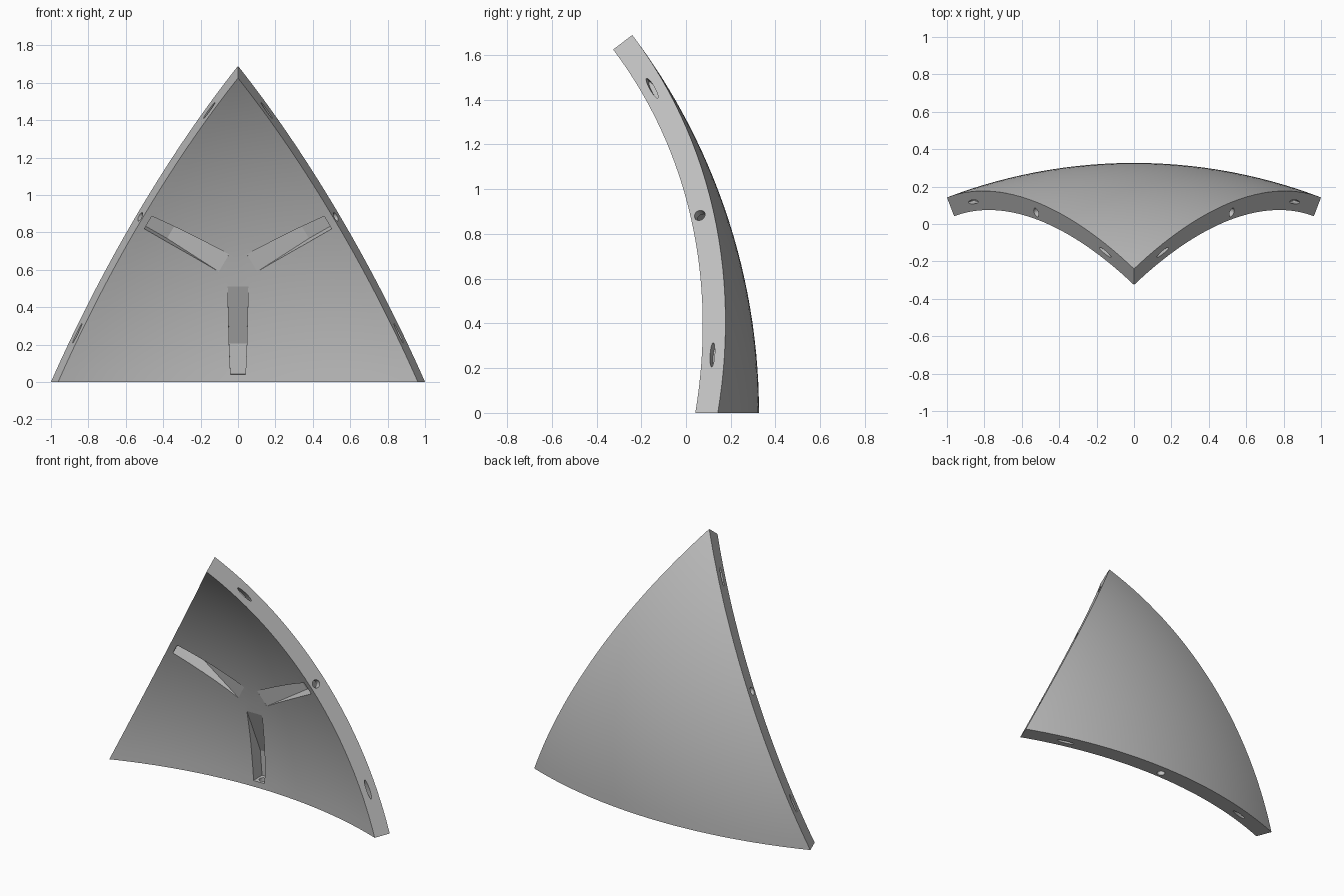
import bpy
import bmesh
from math import radians, sin, cos, asin
from mathutils import Matrix, Vector

cube = bpy.data.objects.get("Cube")
if cube:
    bpy.data.objects.remove(cube, do_unlink=True)

OUTER, INNER = 2.8025, 2.695      # radii of the two spherical skins
CENTRE_Y = -2.476                 # sphere centre lies in front, on the floor plane
HALF = asin(1 / OUTER)            # half the angle of one edge
STEPS = 28

# Corner directions of the equilateral spherical triangle
rise_cos = cos(2 * HALF) / cos(HALF)
corners = [Vector((-sin(HALF), cos(HALF), 0)),
           Vector((sin(HALF), cos(HALF), 0)),
           Vector((0, rise_cos, (1 - rise_cos ** 2) ** 0.5))]
axis = sum(corners, Vector()).normalized()
turns = [Matrix.Rotation(radians(120 * k), 4, axis) for k in range(3)]


def new_object(name, bm):
    bmesh.ops.recalc_face_normals(bm, faces=bm.faces)
    mesh = bpy.data.meshes.new(name)
    bm.to_mesh(mesh)
    bm.free()
    obj = bpy.data.objects.new(name, mesh)
    bpy.context.scene.collection.objects.link(obj)
    return obj


def add_skin(bm, radius):
    """One triangular spherical skin, returned as a lookup of vertices."""
    grid = {}
    for i in range(STEPS + 1):
        for j in range(STEPS + 1 - i):
            d = corners[0] * (STEPS - i - j) + corners[1] * i + corners[2] * j
            grid[i, j] = bm.verts.new(d.normalized() * radius)
    for i in range(STEPS):
        for j in range(STEPS - i):
            bm.faces.new((grid[i, j], grid[i + 1, j], grid[i, j + 1]))
            if i + j < STEPS - 1:
                bm.faces.new((grid[i + 1, j], grid[i + 1, j + 1], grid[i, j + 1]))
    return grid


# Solid curved panel: two skins joined by flat rims
bm = bmesh.new()
outer, inner = add_skin(bm, OUTER), add_skin(bm, INNER)
rims = [[(n, 0) for n in range(STEPS + 1)],
        [(STEPS - n, n) for n in range(STEPS + 1)],
        [(0, STEPS - n) for n in range(STEPS + 1)]]
for rim in rims:
    for a, b in zip(rim, rim[1:]):
        bm.faces.new((outer[a], outer[b], inner[b], inner[a]))
panel = new_object("curved_triangle_panel", bm)

# Pockets on the hollow side: a ramp down to a level floor
sections = [(10.9, INNER, 0.055), (4.25, 2.782, 0.047), (0.85, 2.782, 0.04)]
bm = bmesh.new()
for turn in turns:
    rings = []
    for angle, depth, half in sections:
        ray = Vector((0, cos(radians(angle)), sin(radians(angle))))
        side = Vector((half, 0, 0))
        points = (ray * depth - side, ray * depth + side,
                  ray * 2.6 + side, ray * 2.6 - side)
        rings.append([bm.verts.new(turn @ p) for p in points])
    for a, b in zip(rings, rings[1:]):
        for k in range(4):
            n = (k + 1) % 4
            bm.faces.new((a[k], a[n], b[n], b[k]))
    bm.faces.new(rings[0])
    bm.faces.new(rings[-1])
pocket_cutter = new_object("pocket_cutter", bm)

# Rim cuts: a round hole in the middle and a slim oval slot near each end
cuts = [(0, 2.737, 0.025, 0.025, 0.05),
        (14.9, 2.745, 0.06, 0.011, 0.04),
        (-14.9, 2.745, 0.06, 0.011, 0.04)]
bm = bmesh.new()
for turn in turns:
    for angle, radius, length, width, depth in cuts:
        place = (turn @ Matrix.Rotation(radians(angle), 4, 'Z')
                 @ Matrix.Translation((0, radius, 0))
                 @ Matrix.Diagonal((length, width, depth, 1)))
        bmesh.ops.create_cone(bm, cap_ends=True, segments=24, radius1=1,
                              radius2=1, depth=2, matrix=place)
rim_cutter = new_object("rim_cutter", bm)

# Apply the cuts
bpy.ops.object.select_all(action='DESELECT')
bpy.context.view_layer.objects.active = panel
panel.select_set(True)
for cutter in (pocket_cutter, rim_cutter):
    cutter.hide_render = True
    mod = panel.modifiers.new(cutter.name, 'BOOLEAN')
    mod.operation = 'DIFFERENCE'
    mod.solver = 'EXACT'
    mod.object = cutter
    bpy.ops.object.modifier_apply(modifier=mod.name)
    bpy.data.objects.remove(cutter, do_unlink=True)

panel.data.transform(Matrix.Translation((0, CENTRE_Y, 0)))

# Plain grey finish
grey = bpy.data.materials.new("plain_grey")
grey.use_nodes = True
colour = (0.52, 0.52, 0.52, 1)
grey.diffuse_color = colour
grey.node_tree.nodes["Principled BSDF"].inputs["Base Color"].default_value = colour
panel.data.materials.clear()
panel.data.materials.append(grey)
bpy.ops.object.shade_smooth_by_angle(angle=radians(10))
